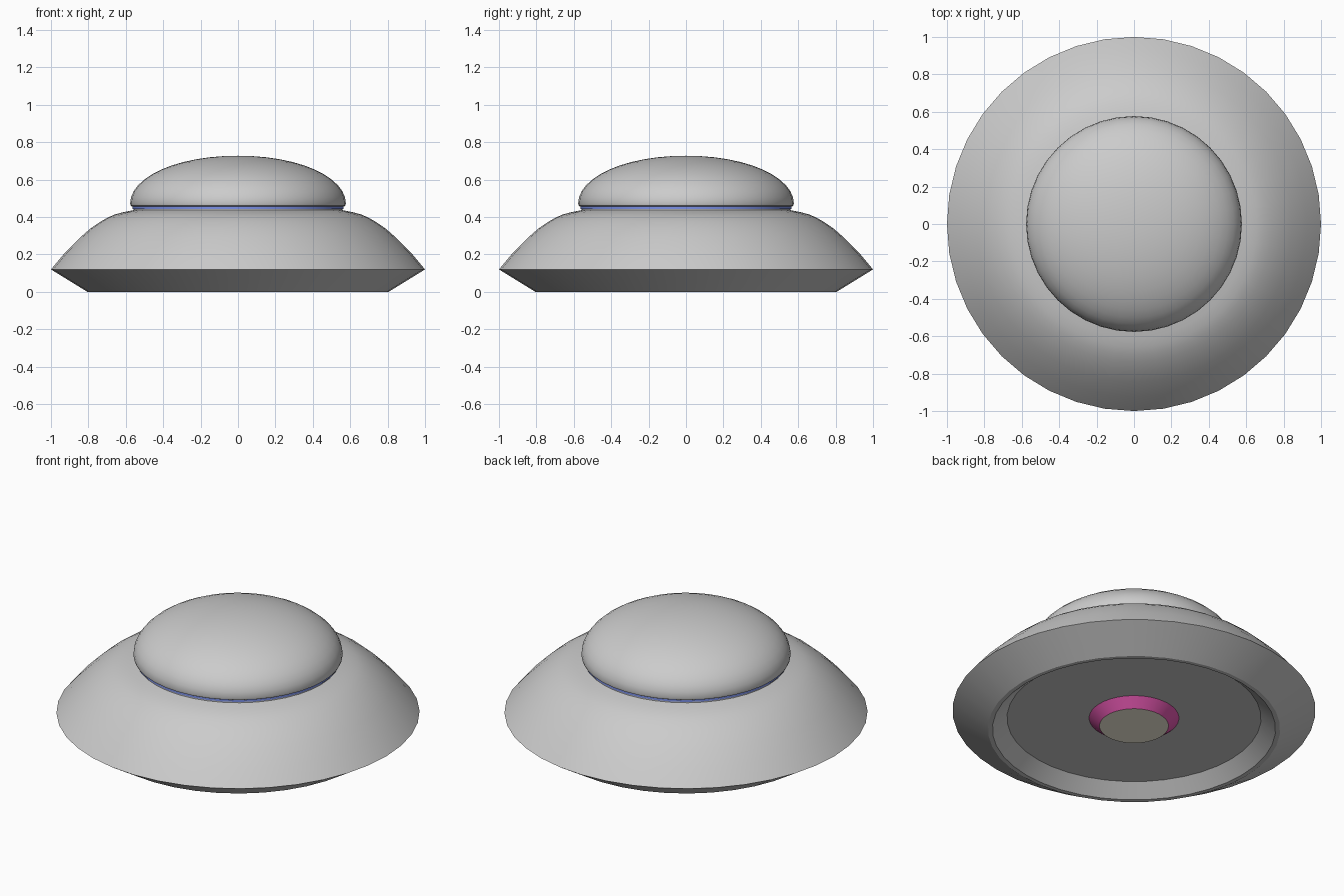
import bpy, bmesh, math

if "Cube" in bpy.data.objects:
    bpy.data.objects.remove(bpy.data.objects["Cube"])


def material(name, color):
    m = bpy.data.materials.new(name)
    m.diffuse_color = (*color, 1)
    m.use_nodes = True
    m.node_tree.nodes["Principled BSDF"].inputs["Base Color"].default_value = m.diffuse_color
    return m


def lathe(name, profile, segments=40, mat=None, angle=30):
    """Spin an (r, z) profile around z; points on the axis are merged."""
    bm = bmesh.new()
    verts = [bm.verts.new((r, 0, z)) for r, z in profile]
    edges = [bm.edges.new(p) for p in zip(verts, verts[1:])]
    bmesh.ops.spin(bm, geom=verts + edges, cent=(0, 0, 0), axis=(0, 0, 1),
                   angle=math.tau, steps=segments, use_duplicate=False)
    bmesh.ops.remove_doubles(bm, verts=bm.verts, dist=0.0005)
    bmesh.ops.recalc_face_normals(bm, faces=bm.faces)
    mesh = bpy.data.meshes.new(name)
    bm.to_mesh(mesh)
    bm.free()
    obj = bpy.data.objects.new(name, mesh)
    bpy.context.collection.objects.link(obj)
    if mat:
        mesh.materials.append(mat)
    bpy.ops.object.select_all(action='DESELECT')
    obj.select_set(True)
    bpy.context.view_layer.objects.active = obj
    bpy.ops.object.shade_smooth_by_angle(angle=math.radians(angle))
    return obj


blue = material("blue_glow", (0.2, 0.28, 0.8))
pink = material("pink_glow", (0.8, 0.1, 0.45))
cream = material("cream_light", (1.0, 0.95, 0.78))

# Saucer hull: recessed belly, pointed rim, curved upper deck and neck
lathe("saucer_hull", [
    (0, 0.07), (0.70, 0.07), (0.78, 0.0), (0.805, 0.0), (1.0, 0.12),
    (0.925, 0.21), (0.845, 0.29), (0.79, 0.338), (0.738, 0.374),
    (0.698, 0.397), (0.658, 0.414), (0.61, 0.427), (0.56, 0.437),
    (0.56, 0.448), (0, 0.448)])

# Glowing band between hull and dome
lathe("neck_band", [(0, 0.444), (0.564, 0.444), (0.564, 0.458), (0, 0.458)], mat=blue)

# Dome: flat underside and a squashed upper half
dome = [(0, 0.456), (0.565, 0.456), (0.574, 0.461)]
for i in range(13):
    a = math.radians(90) * i / 12
    dome.append((0.577 * math.cos(a) ** 0.97, 0.472 + 0.256 * math.sin(a)))
dome[-1] = (0, 0.728)
lathe("dome", dome)

# Beam emitter under the belly
lathe("beam_emitter_collar", [(0.25, 0.072), (0.19, 0.02)], mat=pink)
lathe("beam_emitter_lens", [(0, 0.02), (0.19, 0.02)], mat=cream)
# The open collar and lens must face outward and down
for name in ("beam_emitter_collar", "beam_emitter_lens"):
    mesh = bpy.data.objects[name].data
    if mesh.polygons[0].normal.z > 0:
        mesh.flip_normals()
